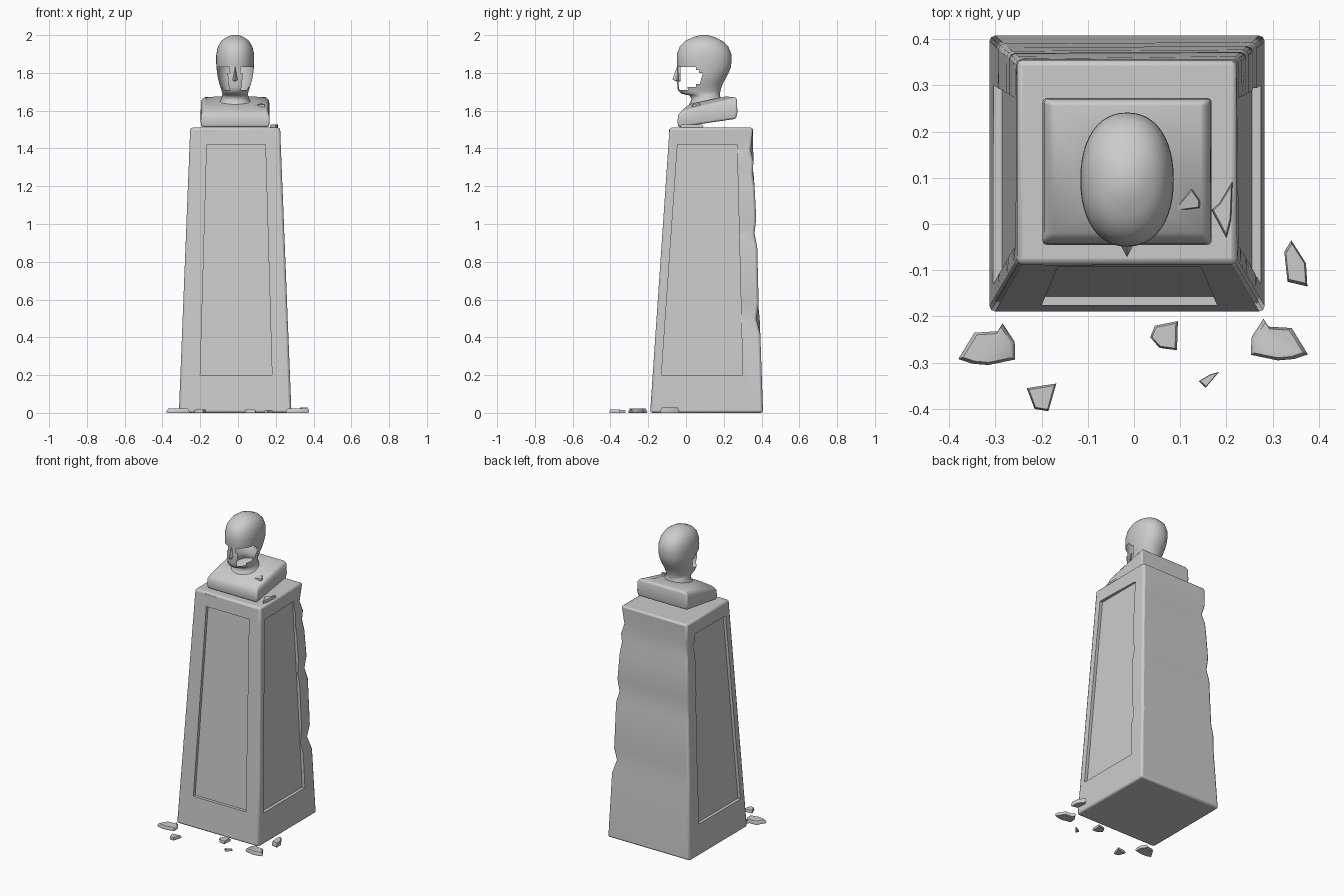
import bpy, bmesh, math
from mathutils import Vector

cube = bpy.data.objects.get("Cube")
if cube:
    bpy.data.objects.remove(cube, do_unlink=True)

stone = bpy.data.materials.new("grey stone")
stone.use_nodes = True
GREY = (0.6, 0.6, 0.6, 1)
stone.diffuse_color = GREY
stone.node_tree.nodes["Principled BSDF"].inputs["Base Color"].default_value = GREY


def loft(name, rings, smooth=35, keep=None):
    """Skin a stack of equal rings, cap both ends, drop faces that fail keep."""
    bm = bmesh.new()
    rows = [[bm.verts.new(p) for p in ring] for ring in rings]
    n = len(rows[0])
    for low, high in zip(rows, rows[1:]):
        for i in range(n):
            j = (i + 1) % n
            bm.faces.new((low[i], low[j], high[j], high[i]))
    bm.faces.new(rows[0][::-1])
    bm.faces.new(rows[-1])
    bmesh.ops.recalc_face_normals(bm, faces=bm.faces)
    if keep:
        lost = [f for f in bm.faces if not keep(f.calc_center_median())]
        bmesh.ops.delete(bm, geom=lost, context="FACES")
    mesh = bpy.data.meshes.new(name)
    bm.to_mesh(mesh)
    bm.free()
    mesh.materials.append(stone)
    obj = bpy.data.objects.new(name, mesh)
    bpy.context.collection.objects.link(obj)
    if smooth:
        bpy.ops.object.select_all(action="DESELECT")
        obj.select_set(True)
        bpy.context.view_layer.objects.active = obj
        bpy.ops.object.shade_smooth_by_angle(angle=math.radians(smooth))
    return obj


def bevel(obj, width, segments=2):
    mod = obj.modifiers.new("Rounded edges", "BEVEL")
    mod.width, mod.segments = width, segments
    mod.limit_method, mod.angle_limit = "ANGLE", math.radians(40)


# Tapered pedestal: side positions at a given height
TOP = 1.51


def mix(a, b, z):
    return a + (b - a) * z / TOP


def right(z): return mix(-0.313, -0.253, z)
def left(z): return mix(0.283, 0.223, z)
def front(z): return mix(-0.19, -0.087, z)
def back(z): return mix(0.408, 0.355, z)


# Rear corners are chipped: height, wear of the left and of the right corner
WEAR = ((0, 0, 0), (0.42, 0, 0.003), (0.5, 0.018, 0), (0.58, 0.003, 0.006),
        (0.88, 0, 0.003), (0.95, 0.012, 0.012), (1.03, 0, 0.002), (1.2, 0.003, 0.004),
        (1.27, 0.01, 0.006), (1.33, 0.004, 0.018), (1.39, 0.016, 0.003), (TOP, 0, 0))
rings = [[(right(z), front(z), z), (left(z), front(z), z),
          (left(z) - a, back(z) - a, z), (right(z) + b, back(z) - b, z)]
         for z, a, b in WEAR]
pedestal = loft("pedestal", rings)
bevel(pedestal, 0.012)

# Recessed panels on the front and both sides
panels = {
    "front": ((-0.2, 0.18), (-0.165, 0.145), lambda u, d, z: (u, front(z) + d, z)),
    "right": ((-0.13, 0.3), (-0.045, 0.27), lambda u, d, z: (right(z) + d, u, z)),
    "left": ((-0.13, 0.3), (-0.045, 0.27), lambda u, d, z: (left(z) - d, u, z)),
}
for side, (low, high, place) in panels.items():
    rings = [[place(u, d, z) for u, d in ((a, -0.1), (b, -0.1), (b, 0.02), (a, 0.02))]
             for z, (a, b) in ((0.2, low), (1.42, high))]
    cutter = loft(side + "_panel_cutter", rings, smooth=0)
    cutter.hide_render = True
    cutter.hide_viewport = True
    cut = pedestal.modifiers.new(side + " panel", "BOOLEAN")
    cut.operation, cut.object, cut.solver = "DIFFERENCE", cutter, "EXACT"

# Shoulder block, cut off square and tilted up toward the back
CX = -0.015


def slab(half, y0, y1, z0, z1):
    return [(CX - half, y0, z0), (CX + half, y0, z0),
            (CX + half, y1, z1), (CX - half, y1, z1)]


shoulders = loft("shoulders", [
    slab(0.178, -0.04, 0.265, 1.512, 1.557),
    slab(0.183, -0.045, 0.272, 1.54, 1.59),
    slab(0.18, -0.042, 0.27, 1.575, 1.655),
    slab(0.168, -0.022, 0.263, 1.602, 1.671),
    slab(0.09, 0.02, 0.21, 1.635, 1.675)], smooth=60)
bevel(shoulders, 0.009, 3)

# Head and neck: height, front, back, half width
PROFILE = (
    (1.60, -0.005, 0.23, 0.12), (1.63, 0.015, 0.20, 0.095), (1.66, 0.03, 0.185, 0.074),
    (1.68, 0.02, 0.18, 0.069), (1.69, -0.025, 0.18, 0.068), (1.71, -0.043, 0.183, 0.073),
    (1.74, -0.047, 0.193, 0.083), (1.77, -0.048, 0.21, 0.091), (1.80, -0.046, 0.226, 0.096),
    (1.83, -0.046, 0.237, 0.099), (1.86, -0.049, 0.241, 0.101), (1.90, -0.047, 0.24, 0.1),
    (1.94, -0.033, 0.224, 0.091), (1.97, -0.003, 0.192, 0.073), (1.99, 0.04, 0.15, 0.045),
    (2.0, 0.075, 0.115, 0.018))
SIDES = 48


def oval(z, y0, y1, half):
    mid, depth = (y0 + y1) / 2, (y1 - y0) / 2

    def full(v):
        return math.copysign(abs(v) ** 0.9, v)
    return [(CX + half * full(math.cos(t)), mid + depth * full(math.sin(t)), z)
            for t in (math.tau * i / SIDES for i in range(SIDES))]


def not_broken(c):
    # Both cheeks are broken through, leaving the nose and mouth strip
    inside = (max(c.y, 0) / 0.09) ** 2 + ((c.z - 1.775) / 0.058) ** 2 < 1
    return not (inside and abs(c.x - CX) > 0.034)


rows = []
for low, high in zip(PROFILE, PROFILE[1:]):
    rows += [low, [(a + b) / 2 for a, b in zip(low, high)]]
rows.append(PROFILE[-1])
loft("head", [oval(*row) for row in rows], smooth=60, keep=not_broken)

# Nose
loft("nose", [
    [(CX - w, -0.03, z), (CX, y, z), (CX + w, -0.03, z)]
    for z, w, y in ((1.755, 0.02, -0.05), (1.765, 0.022, -0.072),
                    (1.79, 0.015, -0.064), (1.83, 0.008, -0.048))], smooth=60)


# Broken fragments: an outline with a slightly smaller raised top
def fragment(name, outline, height, z=0.0, tilt=0.0):
    mid = sum((Vector(p) for p in outline), Vector((0, 0))) / len(outline)
    rings = []
    for scale, h in ((0.95, 0), (1, height * 0.4), (0.85, height)):
        ring = []
        for p in outline:
            q = mid + (Vector(p) - mid) * scale
            ring.append((q.x, q.y, z + h + (q.y - mid.y) * tilt))
        rings.append(ring)
    loft(name, rings, smooth=60)


FAN = ((-0.38, -0.292), (-0.35, -0.302), (-0.315, -0.305), (-0.257, -0.293),
       (-0.258, -0.255), (-0.284, -0.215), (-0.295, -0.232), (-0.345, -0.235))
fragment("right_fan_fragment", FAN, 0.022)
fragment("left_fan_fragment", [(-x - 0.004, y + 0.01) for x, y in FAN][::-1], 0.022)
fragment("side_fragment", ((0.325, -0.06), (0.332, -0.125), (0.375, -0.135),
                           (0.372, -0.085), (0.34, -0.035)), 0.028)
fragment("middle_fragment", ((0.035, -0.245), (0.055, -0.268), (0.093, -0.273),
                             (0.095, -0.21), (0.045, -0.22)), 0.018)
fragment("front_fragment", ((-0.232, -0.355), (-0.215, -0.4), (-0.185, -0.405),
                            (-0.168, -0.345)), 0.018)
fragment("small_fragment", ((0.14, -0.34), (0.155, -0.354), (0.184, -0.32),
                            (0.165, -0.325)), 0.014)
fragment("ledge_fragment", ((0.168, 0.03), (0.2, -0.03), (0.21, 0.01), (0.213, 0.092),
                            (0.185, 0.045)), 0.018, TOP)
fragment("shoulder_fragment", ((0.082, 0.027), (0.142, 0.035), (0.143, 0.05),
                               (0.125, 0.076)), 0.012, 1.622, 0.2)
fragment("front_edge_chip", ((-0.2, -0.09), (-0.085, -0.09), (-0.1, -0.075),
                             (-0.19, -0.075)), 0.012, 1.487)
